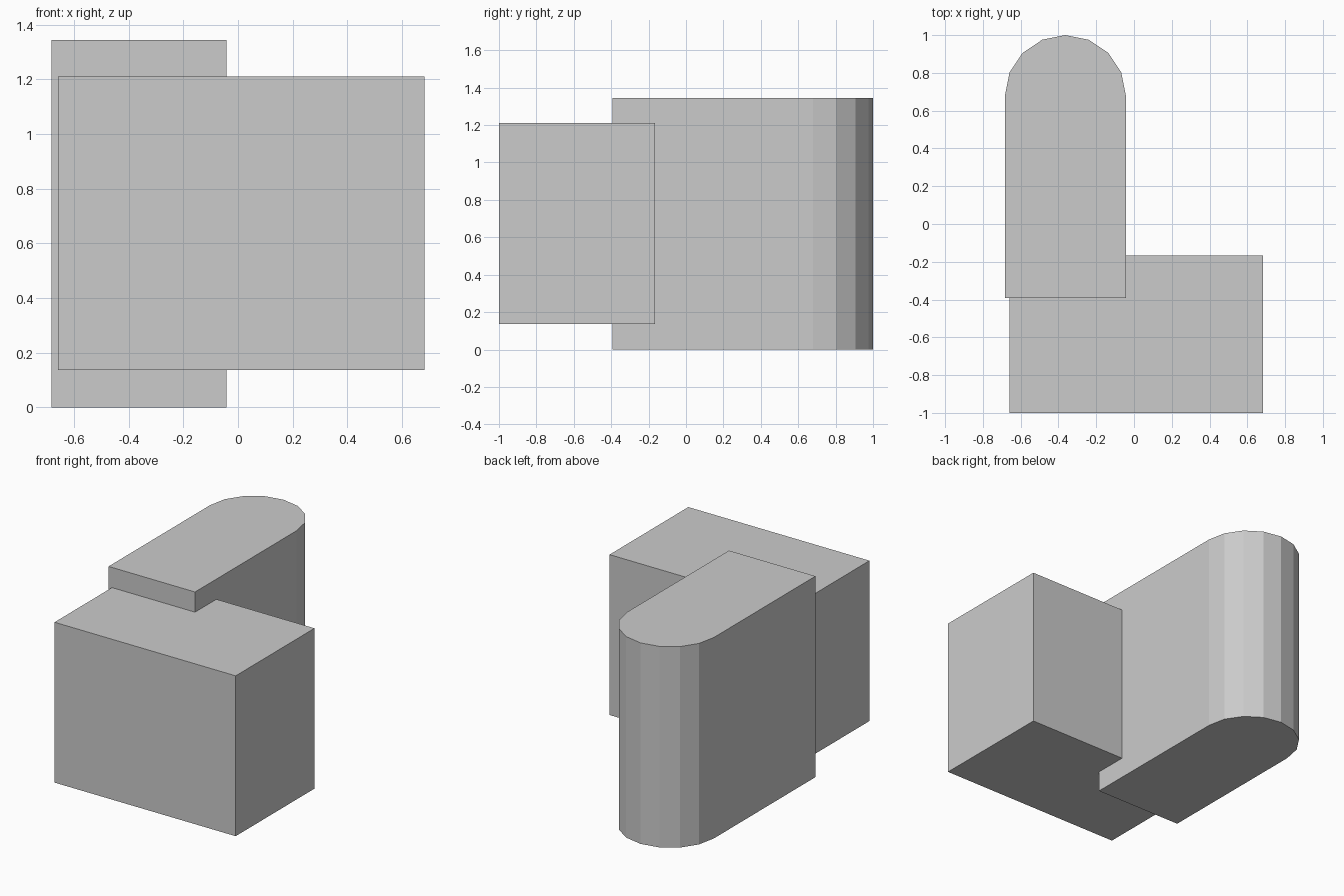
import bpy, bmesh
from math import cos, sin, pi

if "Cube" in bpy.data.objects:
    bpy.data.objects.remove(bpy.data.objects["Cube"])


def extrude_profile(name, profile, z0, z1):
    """Closed prism from a counter-clockwise XY outline."""
    bm = bmesh.new()
    base = bm.faces.new([bm.verts.new((x, y, z0)) for x, y in profile])
    top = bmesh.ops.extrude_face_region(bm, geom=[base], use_keep_orig=True)
    verts = [g for g in top["geom"] if isinstance(g, bmesh.types.BMVert)]
    bmesh.ops.translate(bm, verts=verts, vec=(0, 0, z1 - z0))
    bmesh.ops.recalc_face_normals(bm, faces=bm.faces)
    mesh = bpy.data.meshes.new(name)
    bm.to_mesh(mesh)
    bm.free()
    obj = bpy.data.objects.new(name, mesh)
    bpy.context.collection.objects.link(obj)
    return obj


# Front block, raised off the ground
x0, x1, y0, y1 = -0.658, 0.683, -1.0, -0.167
extrude_profile("front_block", [(x0, y0), (x1, y0), (x1, y1), (x0, y1)], 0.137, 1.21)

# Tall slab with an eight-sided rounded back end
cx, cy, r, segments = -0.363, 0.68, 0.32, 8
arc = [(cx + r * cos(pi * i / segments), cy + r * sin(pi * i / segments))
       for i in range(segments + 1)]
extrude_profile("rounded_slab", [(cx - r, -0.393), (cx + r, -0.393)] + arc, 0.0, 1.345)
